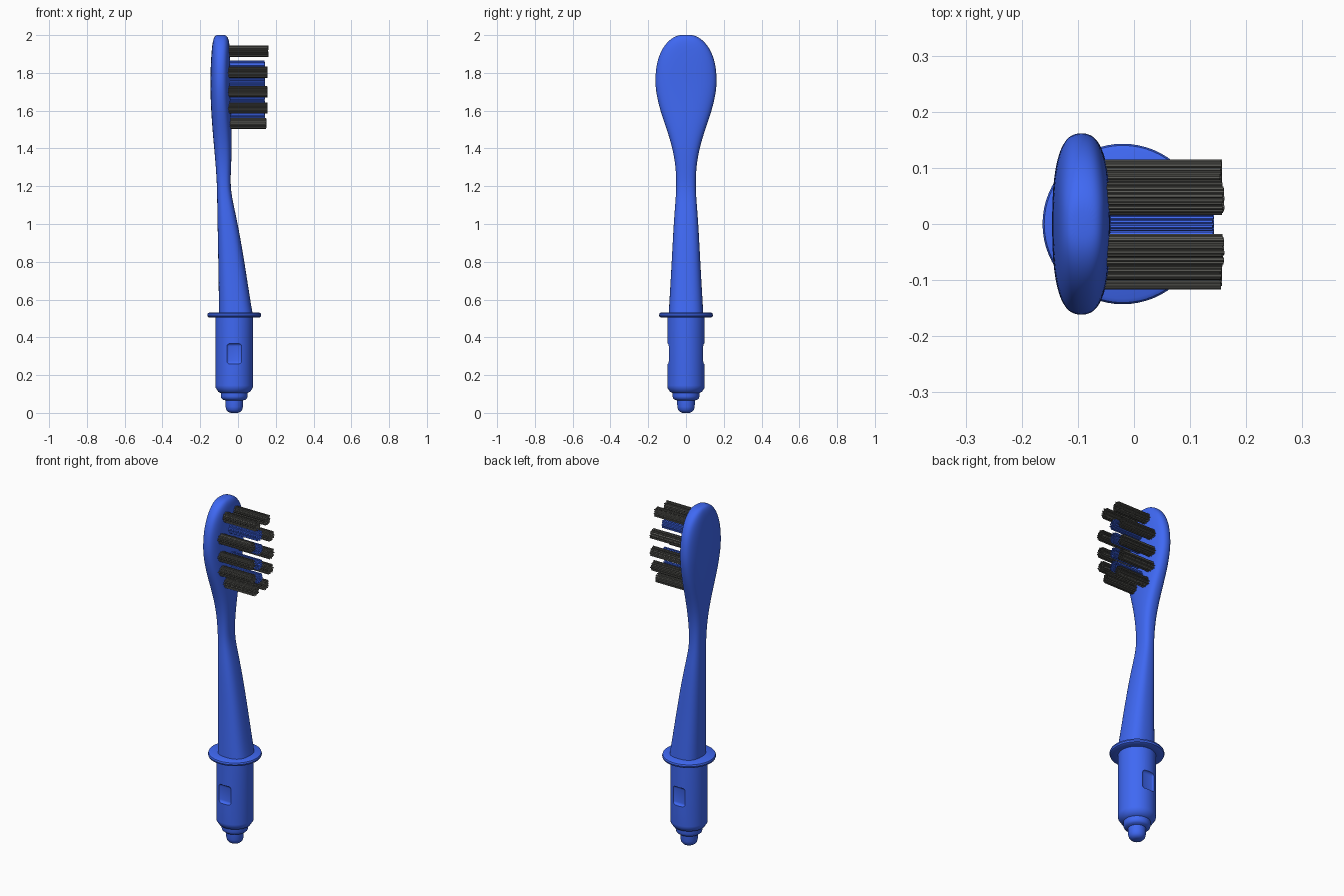
import bpy, bmesh, math, random
from mathutils import Vector

if "Cube" in bpy.data.objects:
    bpy.data.objects.remove(bpy.data.objects["Cube"])

random.seed(4)


def material(name, color):
    m = bpy.data.materials.new(name)
    m.diffuse_color = (*color, 1)
    m.use_nodes = True
    m.node_tree.nodes["Principled BSDF"].inputs["Base Color"].default_value = m.diffuse_color
    return m


BLUE = material("blue_plastic", (0.05, 0.14, 0.9))
DARK = material("dark_bristle", (0.10, 0.10, 0.09))


def make_object(name, bm, mat=None):
    me = bpy.data.meshes.new(name)
    bm.to_mesh(me)
    bm.free()
    ob = bpy.data.objects.new(name, me)
    bpy.context.collection.objects.link(ob)
    if mat:
        me.materials.append(mat)
    return ob


def activate(ob):
    bpy.ops.object.select_all(action='DESELECT')
    ob.select_set(True)
    bpy.context.view_layer.objects.active = ob


def bridge(bm, rings):
    n = len(rings[0])
    for a, b in zip(rings, rings[1:]):
        for i in range(n):
            j = (i + 1) % n
            bm.faces.new((a[i], a[j], b[j], b[i]))


# Neck and paddle head: lofted superellipses (z, x back, x front, half width)
sections = [
    (0.51, -0.101, 0.080, 0.093), (0.60, -0.101, 0.064, 0.088),
    (0.80, -0.104, 0.034, 0.076), (1.00, -0.108, -0.001, 0.066),
    (1.12, -0.110, -0.028, 0.056), (1.20, -0.111, -0.041, 0.051),
    (1.30, -0.117, -0.037, 0.054), (1.40, -0.126, -0.033, 0.071),
    (1.50, -0.135, -0.034, 0.102), (1.60, -0.142, -0.038, 0.138),
    (1.70, -0.146, -0.041, 0.161), (1.77, -0.146, -0.042, 0.165),
    (1.85, -0.144, -0.042, 0.157), (1.91, -0.140, -0.043, 0.136),
    (1.95, -0.136, -0.045, 0.111), (1.98, -0.130, -0.050, 0.081),
    (1.997, -0.121, -0.060, 0.050), (2.002, -0.108, -0.074, 0.022),
]
bm = bmesh.new()
rings = []
SIDES = 24
for z, x0, x1, w in sections:
    cx, rx = (x0 + x1) / 2, (x1 - x0) / 2 * 1.01
    ring = []
    for i in range(SIDES):
        a = math.tau * i / SIDES
        c, s = math.cos(a), math.sin(a)
        e = 2 / 2.6
        ring.append(bm.verts.new((cx + rx * math.copysign(abs(c) ** e, c),
                                  w * math.copysign(abs(s) ** e, s), z)))
    rings.append(ring)
bridge(bm, rings)
bm.faces.new(rings[-1])
neck = make_object("neck_and_head", bm, BLUE)
sub = neck.modifiers.new("smooth", 'SUBSURF')
sub.levels = sub.render_levels = 2
activate(neck)
bpy.ops.object.shade_smooth()

# Plug, barrel and collar: one turned profile (radius, z)
AXIS_X = -0.02
profile = [
    (0.018, 0.0), (0.032, 0.005), (0.042, 0.016), (0.046, 0.032), (0.047, 0.066),
    (0.060, 0.070), (0.068, 0.077), (0.071, 0.088), (0.071, 0.105),
    (0.085, 0.112), (0.091, 0.122), (0.098, 0.132), (0.099, 0.145),
    (0.099, 0.505), (0.133, 0.505), (0.140, 0.509), (0.143, 0.518),
    (0.140, 0.527), (0.133, 0.531), (0.05, 0.531),
]
bm = bmesh.new()
rings = [[bm.verts.new((AXIS_X + r * math.cos(math.tau * i / 64),
                        r * math.sin(math.tau * i / 64), z)) for i in range(64)]
         for r, z in profile]
bridge(bm, rings)
bm.faces.new(rings[0][::-1])
bm.faces.new(rings[-1])
barrel = make_object("barrel_and_collar", bm, BLUE)

# Latch pockets on both sides of the barrel
for side in (-1, 1):
    bpy.ops.mesh.primitive_cube_add(size=1, location=(AXIS_X, side * 0.107, 0.313))
    cutter = bpy.context.object
    cutter.name = "pocket_cutter"
    cutter.hide_render = True
    cutter.scale = (0.084, 0.044, 0.11)
    bpy.ops.object.transform_apply(location=False, rotation=False, scale=True)
    bev = cutter.modifiers.new("round", 'BEVEL')
    bev.width, bev.segments = 0.016, 4
    activate(barrel)
    cut = barrel.modifiers.new("pocket", 'BOOLEAN')
    cut.operation, cut.solver, cut.object = 'DIFFERENCE', 'EXACT', cutter
    bpy.ops.object.modifier_apply(modifier=cut.name)
    bpy.data.objects.remove(cutter)
activate(barrel)
bpy.ops.object.shade_smooth_by_angle(angle=math.radians(35))


# Bristle tufts: bundles of thin open filaments pointing along +x
def tuft(name, y, z, tip, mat, radius=0.031, count=42, r=0.0036):
    bm = bmesh.new()
    for k in range(count):
        d = (radius - r) * math.sqrt((k + 0.5) / count)
        a = k * math.pi * (3 - math.sqrt(5))
        cy, cz = y + d * math.cos(a), z + d * math.sin(a)
        end = tip - random.uniform(0, 0.004)
        turn = random.uniform(0, math.tau)
        bridge(bm, [[bm.verts.new((x, cy + r * math.cos(turn + i * math.tau / 5),
                                   cz + r * math.sin(turn + i * math.tau / 5)))
                     for i in range(5)] for x in (-0.07, end)])
    make_object(name, bm, mat)


outer = [(0.046, 1.914, 0.161), (0.087, 1.803, 0.157), (0.087, 1.700, 0.157),
         (0.080, 1.613, 0.157), (0.046, 1.532, 0.151)]
for n, (y, z, tip) in enumerate(outer, 1):
    tuft(f"left_tuft_{n}", -y, z, tip, DARK)
    tuft(f"right_tuft_{n}", y, z, tip, DARK)
for n, z in enumerate((1.835, 1.755, 1.665, 1.585), 1):
    tuft(f"middle_tuft_{n}", 0, z, 0.143, BLUE)
